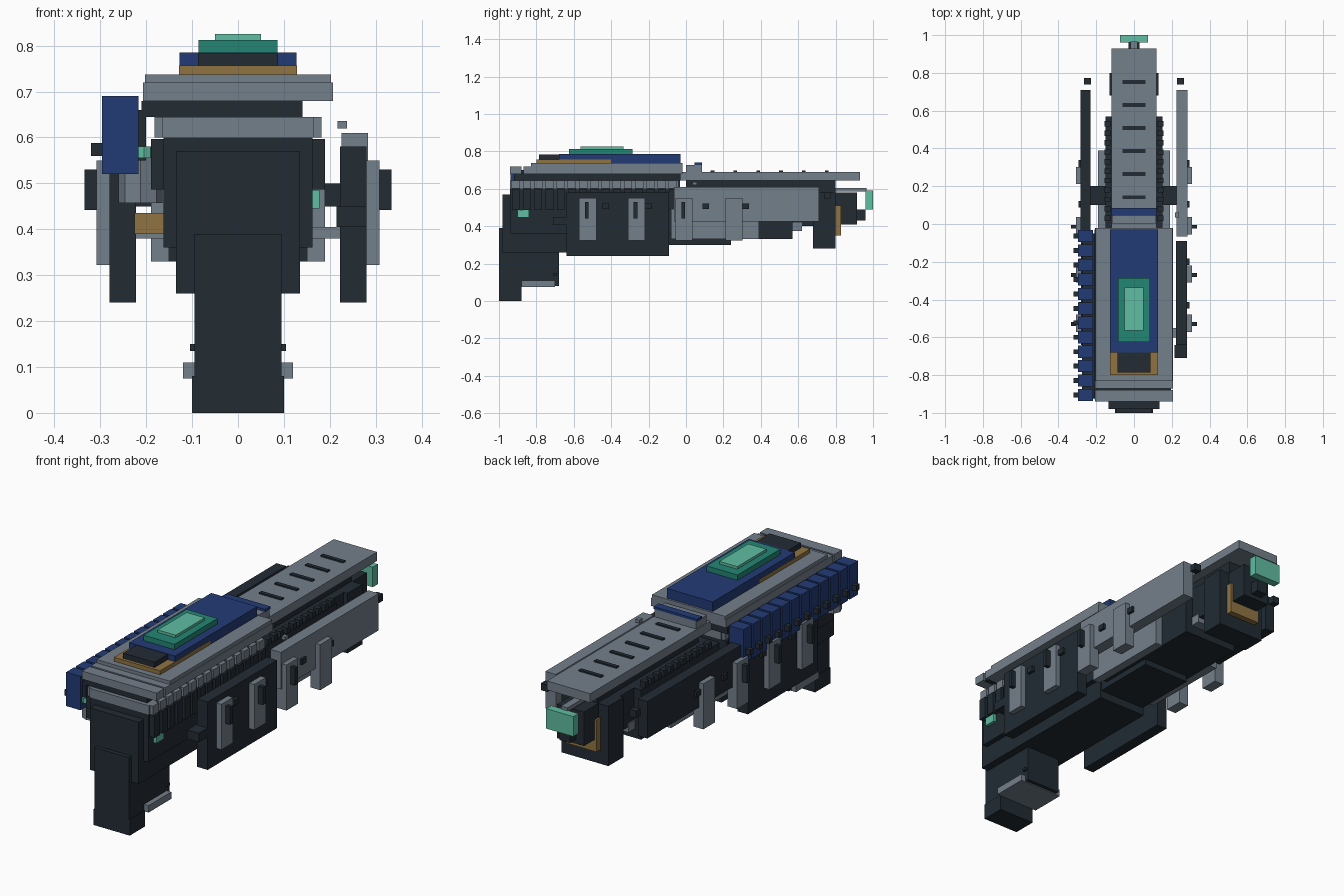
import bpy
import bmesh
from mathutils import Vector

cube = bpy.data.objects.get("Cube")
if cube:
    bpy.data.objects.remove(cube, do_unlink=True)


def material(name, rgb):
    m = bpy.data.materials.new(name)
    m.use_nodes = True
    m.diffuse_color = (*rgb, 1)
    bsdf = next(n for n in m.node_tree.nodes if n.type == 'BSDF_PRINCIPLED')
    bsdf.inputs["Base Color"].default_value = (*rgb, 1)
    return m


GREY = material("steel grey", (0.175, 0.215, 0.26))
DARK = material("dark slate", (0.016, 0.025, 0.034))
BLUE = material("navy blue", (0.016, 0.043, 0.18))
TEAL = material("teal", (0.017, 0.24, 0.175))
MINT = material("mint", (0.115, 0.51, 0.36))
GOLD = material("bronze", (0.28, 0.175, 0.055))


def finish(bm, name, mat):
    mesh = bpy.data.meshes.new(name)
    bm.to_mesh(mesh)
    bm.free()
    mesh.materials.append(mat)
    obj = bpy.data.objects.new(name, mesh)
    bpy.context.collection.objects.link(obj)


def boxes(name, mat, spans):
    """One object from (x range, y range, z range) boxes."""
    bm = bmesh.new()
    for span in spans:
        lo, hi = Vector([s[0] for s in span]), Vector([s[1] for s in span])
        made = bmesh.ops.create_cube(bm, size=1)
        for v in made["verts"]:
            v.co = (lo + hi) / 2 + v.co * (hi - lo)
    finish(bm, name, mat)


def box(name, mat, x, y, z):
    boxes(name, mat, [(x, y, z)])


def centred(name, mat, half, y, z):
    box(name, mat, (-half, half), y, z)


def pair(name, mat, x, y, z):
    box(name + "_left", mat, x, y, z)
    box(name + "_right", mat, (-x[1], -x[0]), y, z)


def row(name, mat, x, z, centres, width):
    boxes(name, mat, [(x, (c - width / 2, c + width / 2), z) for c in centres])


def post(name, mat, x, y, z, radius):
    bm = bmesh.new()
    bmesh.ops.create_cone(bm, cap_ends=True, segments=8, radius1=radius,
                          radius2=radius, depth=z[1] - z[0])
    bmesh.ops.translate(bm, verts=bm.verts, vec=(x, y, sum(z) / 2))
    finish(bm, name, mat)


# Front leg and foot
centred("foot_block", DARK, 0.10, (-1, -0.88), (0, 0.08))
centred("front_leg", DARK, 0.095, (-1, -0.68), (0.08, 0.39))
centred("foot_bar", GREY, 0.12, (-0.88, -0.70), (0.075, 0.11))
centred("leg_pin", DARK, 0.105, (-0.71, -0.69), (0.135, 0.15))

# Core body, stepping up toward the back
centred("front_body", DARK, 0.135, (-0.98, -0.09), (0.26, 0.57))
centred("body_shell", DARK, 0.162, (-0.94, -0.05), (0.36, 0.60))
centred("middle_body", DARK, 0.13, (-0.09, 0.24), (0.30, 0.58))
centred("rear_body", DARK, 0.15, (-0.05, 0.57), (0.33, 0.58))
centred("rear_neck", DARK, 0.11, (0.57, 0.70), (0.40, 0.58))
centred("neck_strip", GREY, 0.115, (0.38, 0.62), (0.375, 0.42))
pair("body_cheek", GREY, (0.15, 0.19), (-0.08, 0.39), (0.33, 0.49))
for side, x in (("left", (0.125, 0.155)), ("right", (-0.155, -0.125))):
    row("top_ribs_" + side, DARK, x, (0.58, 0.61),
        [0.03 + i * 0.05 for i in range(11)], 0.028)

# Tail
centred("tail_block", DARK, 0.13, (0.68, 0.80), (0.28, 0.58))
centred("tail_box", DARK, 0.075, (0.80, 0.915), (0.41, 0.58))
centred("tail_plate", GOLD, 0.085, (0.80, 0.83), (0.35, 0.51))
centred("tail_knob", DARK, 0.03, (0.91, 0.96), (0.43, 0.49))
centred("tail_light", MINT, 0.075, (0.96, 1.0), (0.49, 0.59))
centred("tail_rod", GREY, 0.018, (0, 0.965), (0.585, 0.605))

# Slotted rear slide
centred("rear_slide", GREY, 0.12, (-0.03, 0.93), (0.645, 0.69))
centred("slide_spine", DARK, 0.07, (0, 0.80), (0.58, 0.645))
row("slide_slots", DARK, (-0.062, 0.062), (0.689, 0.697),
    [0.02 + i * 0.122 for i in range(7)], 0.02)
centred("slide_band", BLUE, 0.12, (0.045, 0.085), (0.728, 0.74))
centred("band_mount", GREY, 0.115, (0.0, 0.085), (0.69, 0.728))

# Layered top deck
centred("deck_base", GREY, 0.165, (-0.94, -0.04), (0.60, 0.645))
box("deck_gasket", DARK, (-0.21, 0.14), (-0.92, -0.03), (0.645, 0.68))
centred("deck_front", GREY, 0.207, (-0.94, -0.88), (0.68, 0.72))
centred("deck_seam", DARK, 0.195, (-0.89, -0.86), (0.68, 0.70))
centred("deck_plate", GREY, 0.207, (-0.87, -0.02), (0.68, 0.72))
centred("deck_cap", GREY, 0.203, (-0.83, -0.02), (0.72, 0.737))
centred("bronze_plate", GOLD, 0.128, (-0.80, -0.40), (0.737, 0.757))
centred("front_console", DARK, 0.087, (-0.785, -0.68), (0.757, 0.783))
centred("blue_cover", BLUE, 0.127, (-0.68, -0.03), (0.737, 0.785))
centred("teal_panel", TEAL, 0.086, (-0.625, -0.285), (0.785, 0.812))
centred("mint_window", MINT, 0.05, (-0.565, -0.335), (0.812, 0.825))

# Ribs under the deck
rib_y = [-0.91 + i * 0.06 for i in range(15)]
for side, s in (("left", 1), ("right", -1)):
    row("deck_teeth_" + side, GREY, sorted((s * 0.15, s * 0.182)), (0.60, 0.645),
        rib_y, 0.045)
    row("side_fins_" + side, DARK, sorted((s * 0.14, s * 0.19)), (0.487, 0.597),
        rib_y, 0.042)

# Blue canisters on the right side with clips
can_y = [-0.906 + i * 0.0766 for i in range(12)]
row("canisters", BLUE, (-0.296, -0.217), (0.52, 0.69), can_y, 0.064)
row("canister_clips", DARK, (-0.32, -0.296), (0.56, 0.588), can_y, 0.026)
box("canister_rail", DARK, (-0.275, -0.20), (-0.92, -0.05), (0.55, 0.66))

# Posts behind the canisters
post("ribbed_post", GREY, -0.212, -0.85, (0.457, 0.578), 0.048)
post("mint_post", MINT, -0.205, -0.91, (0.555, 0.58), 0.02)
box("bronze_link", GOLD, (-0.225, -0.16), (-0.72, -0.66), (0.39, 0.435))
box("mint_marker", MINT, (0.16, 0.178), (-0.90, -0.84), (0.445, 0.486))

# Side panels
pair("front_panel", DARK, (0.222, 0.28), (-0.64, -0.09), (0.24, 0.58))
box("rear_panel_left", GREY, (0.225, 0.283), (-0.065, 0.71), (0.425, 0.61))
box("rear_panel_right", DARK, (-0.283, -0.23), (-0.065, 0.71), (0.425, 0.61))
box("panel_latch", DARK, (0.215, 0.28), (-0.71, -0.64), (0.405, 0.45))
pair("panel_bracket", GREY, (0.15, 0.23), (-0.60, -0.55), (0.38, 0.405))
pair("rear_bracket", DARK, (0.14, 0.24), (0.10, 0.20), (0.45, 0.50))
pair("panel_end_knob", DARK, (0.228, 0.264), (0.738, 0.772), (0.545, 0.58))
box("sensor_cube", GREY, (0.217, 0.237), (0.035, 0.06), (0.62, 0.636))

# Panel pads with raised handles and small pegs
pads = [-0.525, -0.265, -0.01, 0.257]
for side, s in (("left", 1), ("right", -1)):
    row("pads_" + side, GREY, sorted((s * 0.255, s * 0.308)), (0.322, 0.55),
        pads, 0.092)
    row("handles_" + side, DARK, sorted((s * 0.305, s * 0.334)), (0.442, 0.53),
        [p - 0.005 for p in pads[:3]], 0.02)
    row("pegs_" + side, DARK, sorted((s * 0.275, s * 0.295)), (0.492, 0.52),
        [-0.43, -0.20, 0.105, 0.32], 0.036)
